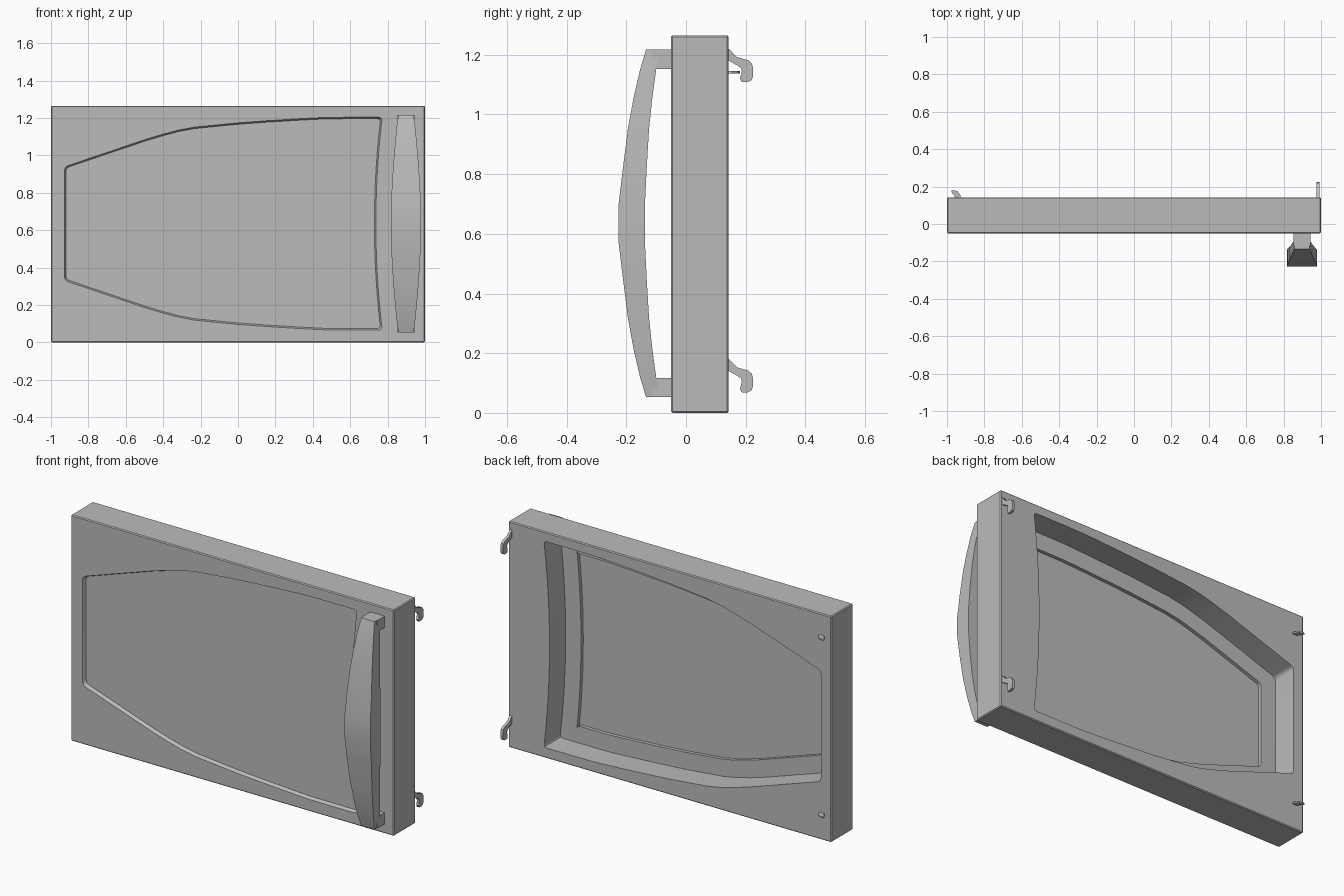
import bpy, bmesh, math
from mathutils import Vector

old = bpy.data.objects.get("Cube")
if old:
    bpy.data.objects.remove(old, do_unlink=True)

grey = bpy.data.materials.new("plain grey")
grey.use_nodes = True
grey.diffuse_color = (0.5, 0.5, 0.5, 1)
grey.node_tree.nodes["Principled BSDF"].inputs["Base Color"].default_value = (0.5, 0.5, 0.5, 1)

MID = 0.635   # height of the horizontal symmetry line


def make(name, rings):
    """Loft closed rings of points into a capped solid."""
    bm = bmesh.new()
    loops = [[bm.verts.new(p) for p in ring] for ring in rings]
    n = len(loops[0])
    for a, b in zip(loops, loops[1:]):
        for i in range(n):
            j = (i + 1) % n
            bm.faces.new((a[i], a[j], b[j], b[i]))
    bm.faces.new(loops[0])
    bm.faces.new(loops[-1])
    bmesh.ops.recalc_face_normals(bm, faces=bm.faces)
    mesh = bpy.data.meshes.new(name)
    bm.to_mesh(mesh)
    bm.free()
    mesh.materials.append(grey)
    obj = bpy.data.objects.new(name, mesh)
    bpy.context.scene.collection.objects.link(obj)
    return obj


def box(name, lo, hi):
    rings = [[(lo[0], lo[1], z), (hi[0], lo[1], z), (hi[0], hi[1], z), (lo[0], hi[1], z)]
             for z in (lo[2], hi[2])]
    return make(name, rings)


def activate(obj):
    bpy.ops.object.select_all(action='DESELECT')
    obj.select_set(True)
    bpy.context.view_layer.objects.active = obj


def apply_all(obj):
    activate(obj)
    for mod in list(obj.modifiers):
        bpy.ops.object.modifier_apply(modifier=mod.name)


def smooth(obj):
    activate(obj)
    bpy.ops.object.shade_smooth_by_angle(angle=math.radians(30))


def offset(pts, d):
    """Move a counter-clockwise outline inward by d."""
    out = []
    for i, p in enumerate(pts):
        a = (p - pts[i - 1]).normalized()
        b = (pts[(i + 1) % len(pts)] - p).normalized()
        na, nb = Vector((-a.y, a.x)), Vector((-b.y, b.x))
        out.append(p + (na + nb) * d / (1 + na.dot(nb)))
    return out


def round_corners(pts, r):
    """Replace sharp corners by small arcs."""
    out = []
    for i, p in enumerate(pts):
        a = (pts[i - 1] - p).normalized()
        b = (pts[(i + 1) % len(pts)] - p).normalized()
        if a.dot(b) < -0.8:
            out.append(p)
            continue
        s, e = p + a * r, p + b * r
        for k in range(5):
            t = k / 4
            out.append(s * (1 - t) ** 2 + p * 2 * t * (1 - t) + e * t ** 2)
    return out


# Window outline: upper half, mirrored about the middle line
top = [(0.78, 0.577), (0.6, 0.577), (0.465, 0.576), (0.33, 0.569), (0.15, 0.558), (0, 0.547),
       (-0.235, 0.524), (-0.32, 0.508), (-0.4, 0.487), (-0.5, 0.457), (-0.935, 0.31)]
side = [(0.745 + 0.035 * (k / 6) ** 2, 0.577 * k / 6) for k in range(-5, 6)]
half = [Vector(p) for p in top]
outline = half + [Vector((p.x, -p.y)) for p in reversed(half)] + [Vector(p) for p in side]


def window_cutter(name, inset, y0, y1, slope=0):
    rings = []
    for y, d in ((y0, inset), (y1, inset + slope)):
        pts = round_corners(offset(outline, d), 0.02)
        rings.append([(p.x, y, p.y + MID) for p in pts])
    return make(name, rings)


# Door body: bevelled slab with recesses, leaving a thin pane
door = box("door_body", (-1, -0.05, 0), (1, 0.143, 1.265))
bev = door.modifiers.new("edge", 'BEVEL')
bev.width = 0.005
bev.segments = 1
cutters = [window_cutter("front_recess", 0, -0.07, -0.03, 0.016),
           window_cutter("back_recess", 0, 0.3, 0.0),
           window_cutter("pane_recess", 0.095, 0.1, -0.02)]
for c in cutters:
    c.hide_render = True
    cut = door.modifiers.new(c.name, 'BOOLEAN')
    cut.operation = 'DIFFERENCE'
    cut.solver = 'EXACT'
    cut.object = c
apply_all(door)
for c in cutters:
    bpy.data.objects.remove(c, do_unlink=True)
smooth(door)

# Handle: bowed bar, widest and furthest out in the middle
HX = 0.898
# distance from middle, outer y, inner y, half width
sections = [(0.582, -0.134, -0.09, 0.041), (0.515, -0.154, -0.1, 0.05), (0.42, -0.176, -0.113, 0.059),
            (0.315, -0.195, -0.124, 0.068), (0.18, -0.212, -0.132, 0.076), (0.055, -0.227, -0.138, 0.08)]
rows = [(-d, o, i, w) for d, o, i, w in sections] + list(reversed(sections))
handle = make("handle_bar", [[(HX - w, o, MID + d), (HX + w, o, MID + d),
                              (HX + w, i, MID + d), (HX - w, i, MID + d)] for d, o, i, w in rows])
smooth(handle)
for label, s in (("upper", 1), ("lower", -1)):
    z0, z1 = sorted((MID + s * 0.518, MID + s * 0.582))
    box(label + "_handle_mount", (HX - 0.045, -0.115, z0), (HX + 0.045, -0.045, z1))

# Latch hooks on the handle side and flat hinge pegs on the other
hook = [(0.13, 1.225), (0.144, 1.22), (0.17, 1.193), (0.208, 1.182), (0.22, 1.172), (0.225, 1.155),
        (0.225, 1.13), (0.22, 1.115), (0.208, 1.109), (0.187, 1.109), (0.181, 1.12),
        (0.187, 1.145), (0.184, 1.156), (0.174, 1.163), (0.144, 1.18), (0.13, 1.185)]
peg = [(-0.93, 0.13), (-0.928, 0.155), (-0.944, 0.175), (-0.965, 0.181), (-0.976, 0.178),
       (-0.974, 0.165), (-0.962, 0.158), (-0.955, 0.13)]
for label, hook_drop, peg_z in (("upper", 0, 1.141), ("lower", 1.04, 0.147)):
    smooth(make(label + "_latch_hook", [[(x, y, z - hook_drop) for y, z in hook] for x in (0.977, 0.992)]))
    make(label + "_hinge_peg", [[(x, y, peg_z + h) for x, y in peg] for h in (-0.004, 0.004)])
